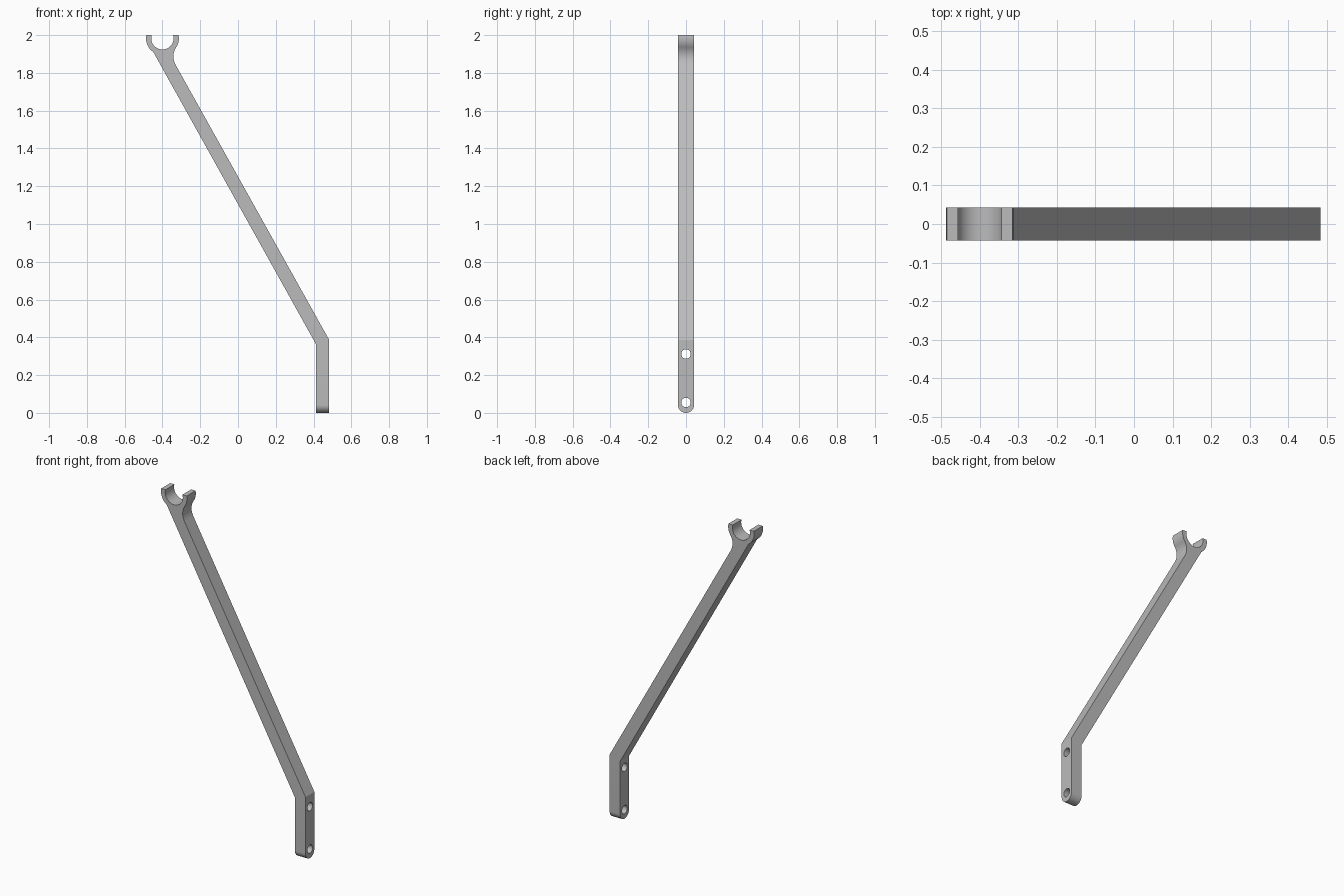
import bpy
import bmesh
from math import cos, sin, pi, radians
from mathutils import Vector

if "Cube" in bpy.data.objects:
    bpy.data.objects.remove(bpy.data.objects["Cube"], do_unlink=True)

HALF = 0.0425                 # half thickness of the bracket
FORK = (-0.4, 1.983)          # centre of the open fork

grey = bpy.data.materials.new("plain grey")
grey.use_nodes = True
grey.diffuse_color = (0.5, 0.5, 0.5, 1)
grey.node_tree.nodes["Principled BSDF"].inputs["Base Color"].default_value = (0.5, 0.5, 0.5, 1)


def arc(centre, radius, start, end, steps):
    angles = [radians(start + (end - start) * i / steps) for i in range(steps + 1)]
    return [(centre[0] + radius * cos(a), centre[1] + radius * sin(a)) for a in angles]


def prism(name, outline, place, depth):
    """Extrude a 2D outline; place(u, v) gives the 3D start point."""
    bm = bmesh.new()
    face = bm.faces.new([bm.verts.new(place(u, v)) for u, v in outline])
    out = bmesh.ops.extrude_face_region(bm, geom=[face])
    moved = [g for g in out["geom"] if isinstance(g, bmesh.types.BMVert)]
    bmesh.ops.translate(bm, verts=moved, vec=Vector(depth))
    bmesh.ops.recalc_face_normals(bm, faces=bm.faces)
    mesh = bpy.data.meshes.new(name)
    bm.to_mesh(mesh)
    bm.free()
    obj = bpy.data.objects.new(name, mesh)
    bpy.context.collection.objects.link(obj)
    mesh.materials.append(grey)
    return obj


def carve(target, tool, operation):
    bpy.context.view_layer.objects.active = target
    mod = target.modifiers.new("carve", "BOOLEAN")
    mod.operation, mod.solver, mod.object = operation, "EXACT", tool
    bpy.ops.object.modifier_apply(modifier=mod.name)
    bpy.data.objects.remove(tool, do_unlink=True)


# Side outline: foot, slanted arm, filleted neck and open fork
outline = [(0.412, 0), (0.483, 0), (0.483, 0.386)]
outline += [(-0.33, 1.842), (-0.337, 1.858), (-0.341, 1.874), (-0.342, 1.89),
            (-0.340, 1.906), (-0.335, 1.922)]
outline += arc(FORK, 0.087, -34, 11.3, 8)
outline += arc(FORK, 0.059, 16.8, -196.8, 32)
outline += arc(FORK, 0.087, 168.7, 236, 12)
outline += [(0.412, 0.365)]
bracket = prism("bracket_arm", outline, lambda u, v: (u, -0.1, v), (0, 0.2, 0))

# Trim to thickness, with a rounded foot
pill = arc((0, HALF), HALF, 180, 360, 32) + [(HALF, 2.1), (-HALF, 2.1)]
carve(bracket, prism("trim", pill, lambda u, v: (-1, u, v), (2, 0, 0)), "INTERSECT")

# Two screw holes through the foot
for height in (0.055, 0.312):
    ring = arc((0, height), 0.025, 0, 360, 32)[:-1]
    carve(bracket, prism("drill", ring, lambda u, v: (0.3, u, v), (0.3, 0, 0)), "DIFFERENCE")

bpy.ops.object.select_all(action="DESELECT")
bracket.select_set(True)
bpy.context.view_layer.objects.active = bracket
bpy.ops.object.shade_smooth_by_angle(angle=radians(25))
